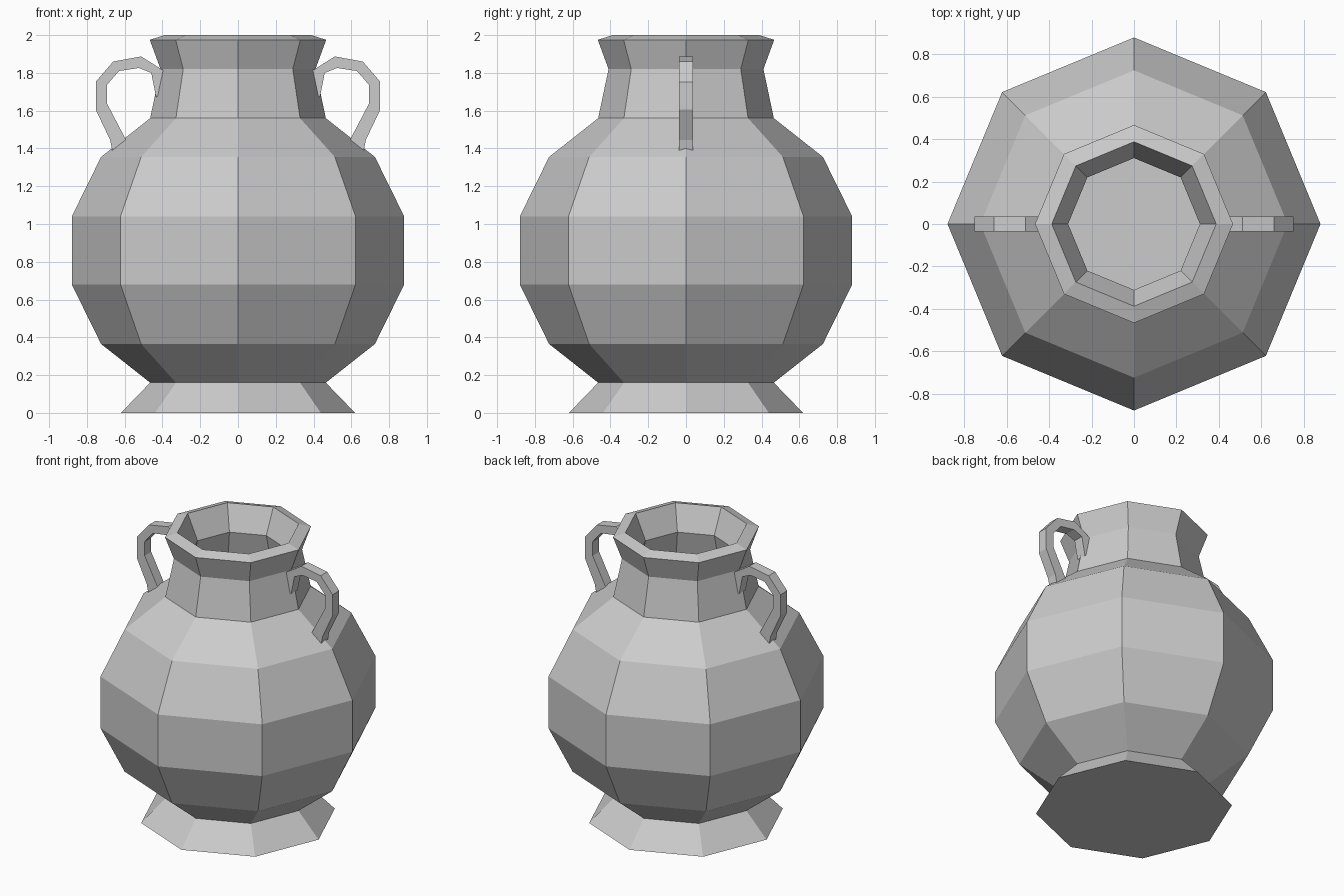
import bpy, bmesh, math

if "Cube" in bpy.data.objects:
    bpy.data.objects.remove(bpy.data.objects["Cube"])

SIDES = 8


def finish(name, bm):
    bmesh.ops.recalc_face_normals(bm, faces=bm.faces[:])
    mesh = bpy.data.meshes.new(name)
    bm.to_mesh(mesh)
    bm.free()
    obj = bpy.data.objects.new(name, mesh)
    bpy.context.collection.objects.link(obj)
    return obj


def lathe(name, profile):
    """Spin a (radius, height) profile round z and cap both ends."""
    bm = bmesh.new()
    rings = [[bm.verts.new((r * math.cos(a), r * math.sin(a), z))
              for a in (2 * math.pi * i / SIDES for i in range(SIDES))]
             for r, z in profile]
    for low, high in zip(rings, rings[1:]):
        for i in range(SIDES):
            j = (i + 1) % SIDES
            bm.faces.new((low[i], low[j], high[j], high[i]))
    bm.faces.new(rings[0])
    bm.faces.new(rings[-1])
    return finish(name, bm)


def handle(name, outer, inner, half_width, side):
    """Flat strap between an outer and an inner outline, extruded along y."""
    bm = bmesh.new()
    rings = [[bm.verts.new((side * p[0], y, p[1]))
              for p, y in ((o, -half_width), (o, half_width),
                           (n, half_width), (n, -half_width))]
             for o, n in zip(outer, inner)]
    for a, b in zip(rings, rings[1:]):
        for i in range(4):
            j = (i + 1) % 4
            bm.faces.new((a[i], a[j], b[j], b[i]))
    bm.faces.new(rings[0])
    bm.faces.new(rings[-1])
    return finish(name, bm)


# Hollow vessel: foot, belly, neck and lip outside, then back down inside
outside = [(0.62, 0), (0.465, 0.16), (0.725, 0.365), (0.88, 0.68), (0.88, 1.04),
           (0.725, 1.355), (0.465, 1.56), (0.41, 1.82), (0.467, 1.975)]
inside = [(0.388, 2.0), (0.311, 1.83), (0.37, 1.59), (0.66, 1.31), (0.80, 1.02),
          (0.80, 0.70), (0.66, 0.41), (0.36, 0.18), (0.46, 0.08)]
lathe("vase_body", outside + inside)

# Strap handles, ends sunk into the neck and shoulder walls
outer = [(0.39, 1.69), (0.39, 1.81), (0.513, 1.887), (0.661, 1.86),
         (0.753, 1.753), (0.753, 1.605), (0.677, 1.445), (0.665, 1.385)]
inner = [(0.434, 1.672), (0.459, 1.80), (0.524, 1.826), (0.63, 1.81),
         (0.693, 1.737), (0.693, 1.637), (0.598, 1.455), (0.58, 1.42)]
for name, side in (("right_handle", 1), ("left_handle", -1)):
    handle(name, outer, inner, 0.036, side)
